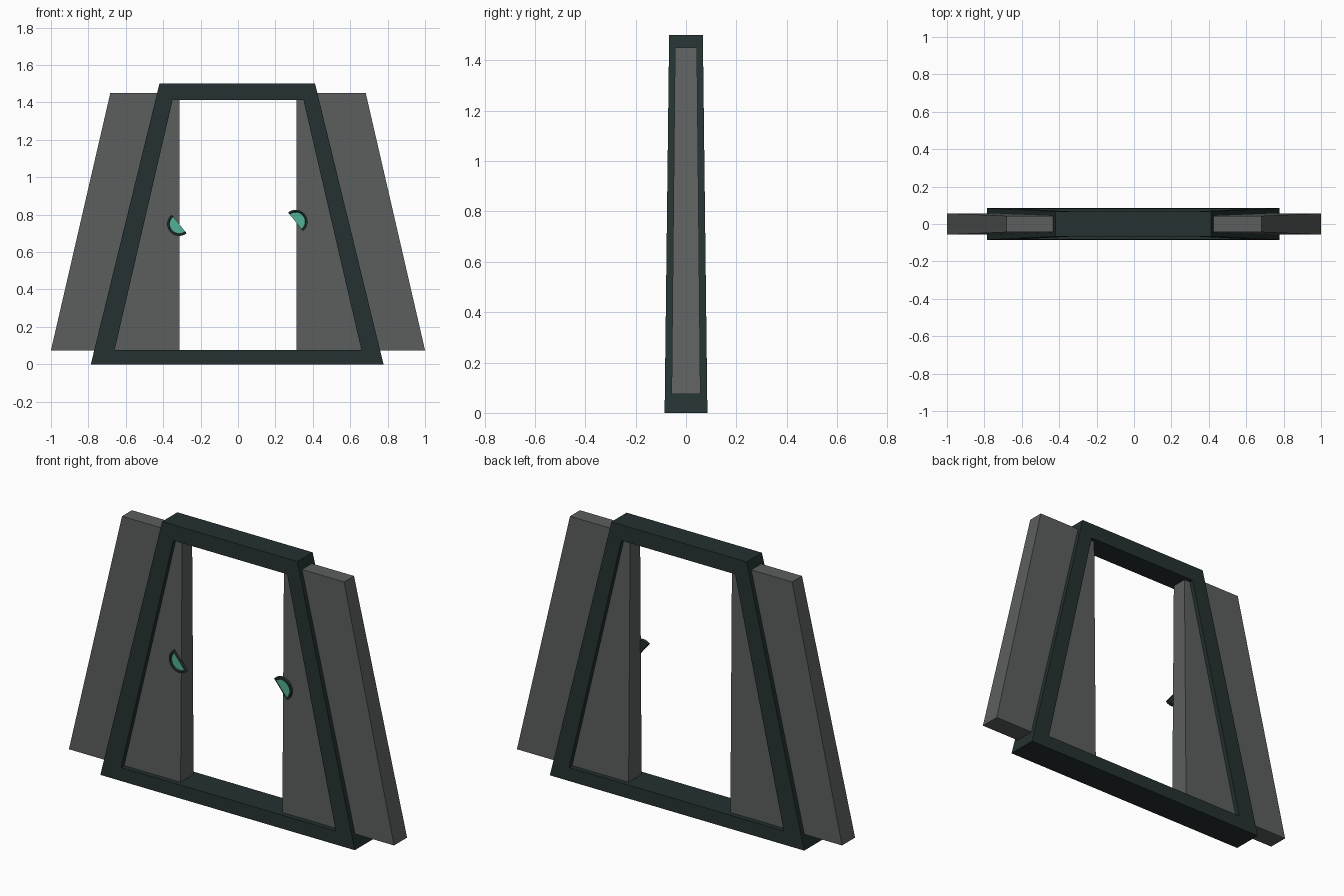
import bpy, bmesh, math

if "Cube" in bpy.data.objects:
    bpy.data.objects.remove(bpy.data.objects["Cube"])


def material(name, srgb):
    m = bpy.data.materials.new(name)
    m.diffuse_color = [(c / 255 / 12.92 if c < 11 else ((c / 255 + 0.055) / 1.055) ** 2.4)
                       for c in srgb] + [1.0]
    m.use_nodes = True
    m.node_tree.nodes["Principled BSDF"].inputs["Base Color"].default_value = m.diffuse_color
    return m


DARK = material("dark_green_grey", (37, 49, 49))
GREY = material("mid_grey", (92, 94, 94))
TEAL = material("teal", (84, 176, 150))


def depth(z, base, top):
    """Half thickness, tapering from the floor to z = 1.5."""
    return base + (top - base) * z / 1.5


def finish(name, bm, mats):
    bmesh.ops.recalc_face_normals(bm, faces=bm.faces)
    mesh = bpy.data.meshes.new(name)
    bm.to_mesh(mesh)
    bm.free()
    for m in mats:
        mesh.materials.append(m)
    obj = bpy.data.objects.new(name, mesh)
    bpy.context.collection.objects.link(obj)
    return obj


def loops(bm, outline, base, top):
    """Front and back copies of an x-z outline."""
    return [[bm.verts.new((x, s * depth(z, base, top), z)) for x, z in outline] for s in (-1, 1)]


def bridge(bm, a, b):
    for i in range(len(a)):
        j = (i + 1) % len(a)
        bm.faces.new((a[i], a[j], b[j], b[i]))


# Door frame: tapered ring with a trapezoid opening
bm = bmesh.new()
of, ob = loops(bm, [(-0.787, 0), (0.778, 0), (0.412, 1.5), (-0.42, 1.5)], 0.085, 0.067)
nf, nb = loops(bm, [(-0.66, 0.075), (0.66, 0.075), (0.35, 1.413), (-0.35, 1.413)], 0.085, 0.067)
for a, b in ((of, nf), (ob, nb), (of, ob), (nf, nb)):
    bridge(bm, a, b)
finish("door_frame", bm, [DARK])

# Sliding panels, half open and running out through the frame
for name, s in (("left_panel", -1), ("right_panel", 1)):
    bm = bmesh.new()
    f, b = loops(bm, [(s * 0.313, 0.075), (s * 1.0, 0.075), (s * 0.683, 1.45), (s * 0.313, 1.45)],
                 0.058, 0.043)
    bridge(bm, f, b)
    bm.faces.new(f)
    bm.faces.new(b)
    finish(name, bm, [GREY])

# Half-disc handles: dark rim and back, recessed teal face
R, N = 0.064, 12
for name, cx, cz, start in (("left_handle", -0.315, 0.75, math.radians(129)),
                            ("right_handle", 0.308, 0.762, math.radians(-51))):
    bm = bmesh.new()

    def arc(r, y):
        return [bm.verts.new((cx + r * math.cos(start + math.pi * i / N), y,
                              cz + r * math.sin(start + math.pi * i / N))) for i in range(N + 1)]

    back, front = arc(R, -0.045), arc(R, -0.066)
    lip, face = arc(R * 0.86, -0.066), arc(R * 0.8, -0.06)
    for a, b in ((back, front), (front, lip), (lip, face)):
        bridge(bm, a, b)
    bm.faces.new(back)
    bm.faces.new(face).material_index = 1
    finish(name, bm, [DARK, TEAL])
